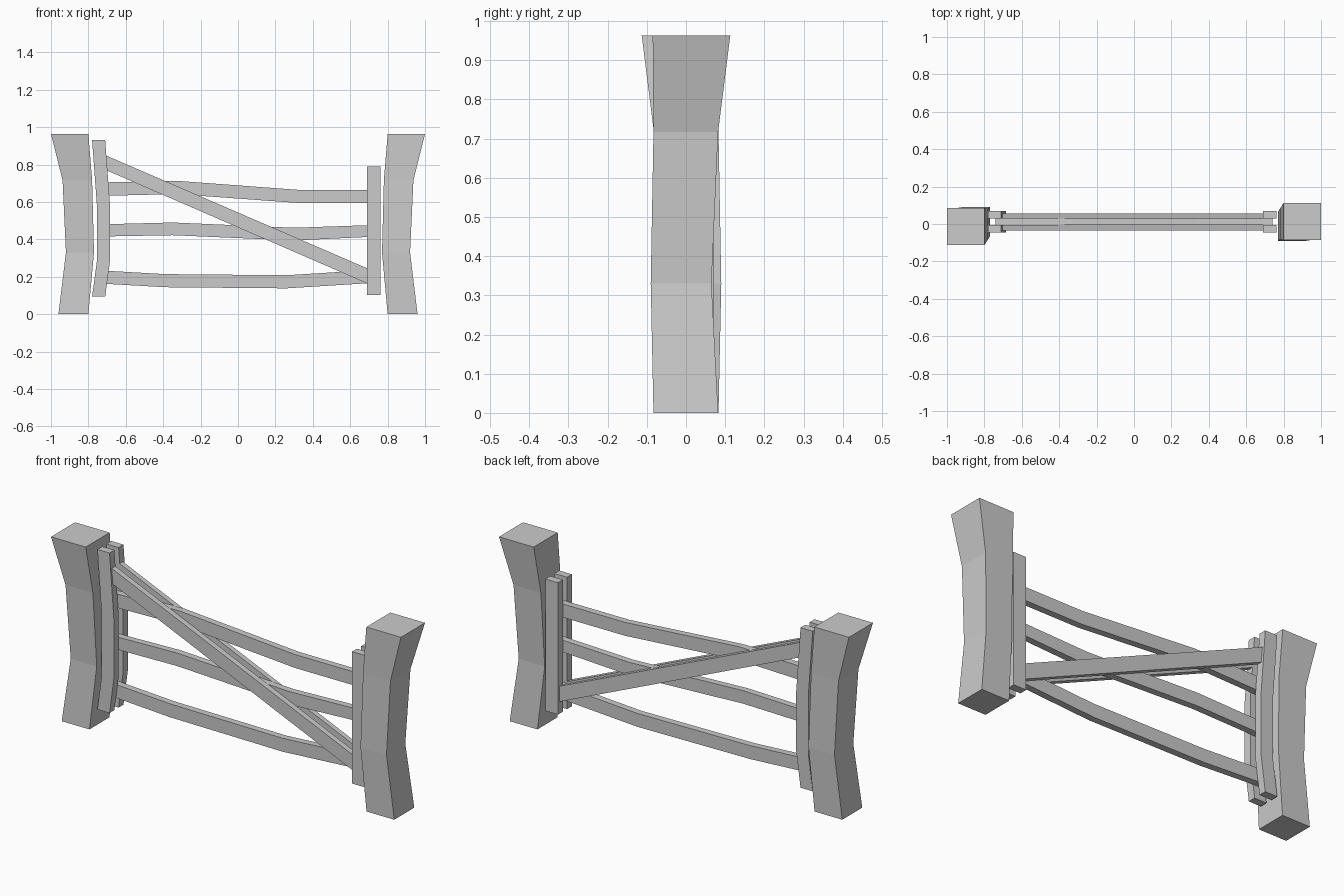
import bpy, bmesh

if "Cube" in bpy.data.objects:
    bpy.data.objects.remove(bpy.data.objects["Cube"])


def loft(name, rings):
    """Skin a list of four-cornered rings into a closed flat-faced solid."""
    bm = bmesh.new()
    loops = [[bm.verts.new(p) for p in ring] for ring in rings]
    for a, b in zip(loops, loops[1:]):
        for i in range(4):
            j = (i + 1) % 4
            bm.faces.new((a[i], a[j], b[j], b[i]))
    bm.faces.new(loops[0])
    bm.faces.new(loops[-1])
    bmesh.ops.recalc_face_normals(bm, faces=bm.faces)
    mesh = bpy.data.meshes.new(name)
    bm.to_mesh(mesh)
    bm.free()
    obj = bpy.data.objects.new(name, mesh)
    bpy.context.collection.objects.link(obj)
    return obj


def upright(name, sections):
    """Vertical timber from sections (z, x0, x1, y0, y1)."""
    return loft(name, [[(x0, y0, z), (x1, y0, z), (x1, y1, z), (x0, y1, z)]
                       for z, x0, x1, y0, y1 in sections])


def plank(name, sections, y0, y1):
    """Horizontal or sloping timber from sections (x, z0, z1)."""
    return loft(name, [[(x, y0, z0), (x, y1, z0), (x, y1, z1), (x, y0, z1)]
                       for x, z0, z1 in sections])


# Gate posts: the left one is the right one turned half way round
post = [(0, 0.80, 0.96, -0.083, 0.082),
        (0.33, 0.77, 0.92, -0.09, 0.065),
        (0.717, 0.78, 0.938, -0.083, 0.082),
        (0.963, 0.80, 1.0, -0.085, 0.113)]
upright("right_post", post)
upright("left_post", [(z, -x1, -x0, -y1, -y0) for z, x0, x1, y0, y1 in post])

# Paired gate uprights and diagonal braces on both sides of the rails
layers = {"front": (-0.045, -0.005, -0.035, -0.005),
          "back": (0.03, 0.07, 0.03, 0.057)}
for side, (u0, u1, d0, d1) in layers.items():
    upright(side + "_left_upright",
            [(z, x, x + 0.07, u0, u1) for z, x in
             ((0.095, -0.78), (0.28, -0.755), (0.59, -0.755), (0.93, -0.78))])
    upright(side + "_right_upright",
            [(z, 0.69, 0.763, u0, u1) for z in (0.102, 0.79)])
    plank(side + "_brace", [(-0.71, 0.772, 0.85), (0.695, 0.162, 0.243)], d0, d1)

# Three bent rails sandwiched between the uprights
rails = {"top_rail": [(-0.74, 0.632, 0.704), (-0.33, 0.642, 0.713),
                      (0.33, 0.594, 0.664), (0.74, 0.594, 0.664)],
         "middle_rail": [(-0.74, 0.415, 0.48), (-0.35, 0.422, 0.49),
                         (0.30, 0.394, 0.462), (0.74, 0.415, 0.477)],
         "bottom_rail": [(-0.74, 0.164, 0.234), (-0.39, 0.144, 0.214),
                         (0.26, 0.138, 0.208), (0.74, 0.168, 0.238)]}
for name, sections in rails.items():
    plank(name, sections, -0.005, 0.03)
